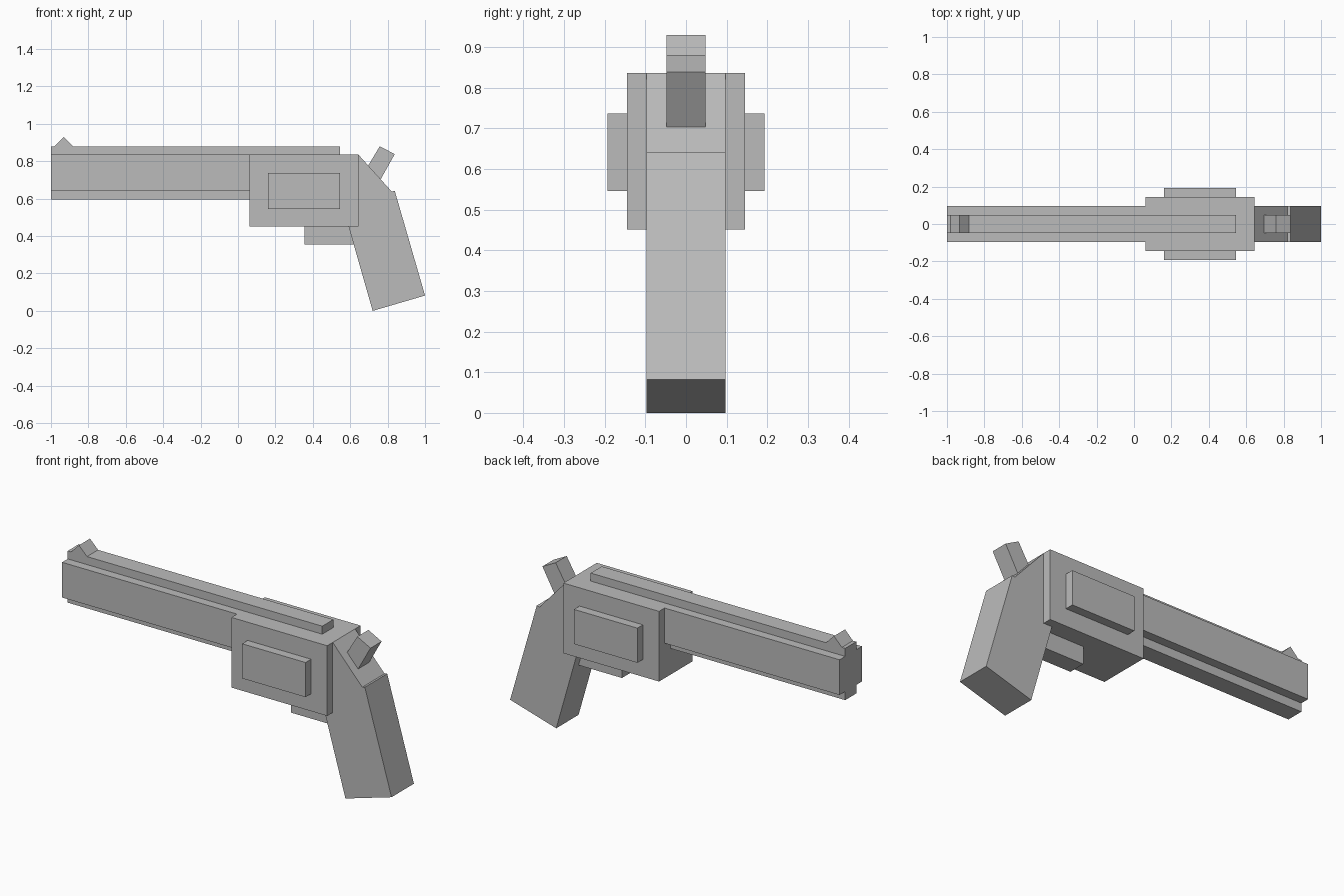
import bpy
import bmesh

old = bpy.data.objects.get("Cube")
if old:
    bpy.data.objects.remove(old, do_unlink=True)

# One plain grey material
grey = bpy.data.materials.new("plain_grey")
grey.use_nodes = True
colour = (0.5, 0.5, 0.5, 1.0)
grey.diffuse_color = colour
for node in grey.node_tree.nodes:
    if node.type == 'BSDF_PRINCIPLED':
        node.inputs["Base Color"].default_value = colour


def prism(name, outline, y0, y1):
    """Extrude an x-z outline from y0 to y1."""
    bm = bmesh.new()
    face = bm.faces.new([bm.verts.new((x, y0, z)) for x, z in outline])
    grown = bmesh.ops.extrude_face_region(bm, geom=[face])
    moved = [v for v in grown["geom"] if isinstance(v, bmesh.types.BMVert)]
    bmesh.ops.translate(bm, verts=moved, vec=(0, y1 - y0, 0))
    bmesh.ops.recalc_face_normals(bm, faces=bm.faces)
    mesh = bpy.data.meshes.new(name)
    bm.to_mesh(mesh)
    bm.free()
    mesh.materials.append(grey)
    obj = bpy.data.objects.new(name, mesh)
    bpy.context.collection.objects.link(obj)
    return obj


def block(name, x0, x1, z0, z1, y0, y1):
    return prism(name, [(x0, z0), (x1, z0), (x1, z1), (x0, z1)], y0, y1)


THIN, MID, WIDE, OUTER = 0.048, 0.097, 0.145, 0.193

# Barrel with a narrow rib above and below
block("barrel", -1.0, 0.08, 0.643, 0.836, -MID, MID)
block("top_rib", -1.0, 0.545, 0.82, 0.88, -THIN, THIN)
block("under_rib", -1.0, 0.08, 0.596, 0.66, -THIN, THIN)

# Frame with a raised plate on each side
block("frame", 0.062, 0.643, 0.451, 0.836, -WIDE, WIDE)
for side, sign in (("left", 1), ("right", -1)):
    ends = sorted((sign * (WIDE - 0.02), sign * OUTER))
    block(side + "_plate", 0.16, 0.545, 0.546, 0.736, *ends)

# Trigger block below the frame
block("trigger_block", 0.355, 0.66, 0.355, 0.47, -THIN, THIN)

# Slanted grip with its sloping shoulder
prism("grip", [(0.72, 0.0), (1.0, 0.082), (0.838, 0.642), (0.822, 0.638),
               (0.643, 0.836), (0.55, 0.74), (0.56, 0.56)], -MID, MID)

# Tilted hammer and front sight
prism("hammer", [(0.758, 0.88), (0.838, 0.838), (0.762, 0.702),
                 (0.68, 0.75)], -THIN, THIN)
prism("front_sight", [(-0.98, 0.88), (-0.932, 0.832), (-0.883, 0.88),
                      (-0.932, 0.929)], -THIN, THIN)
